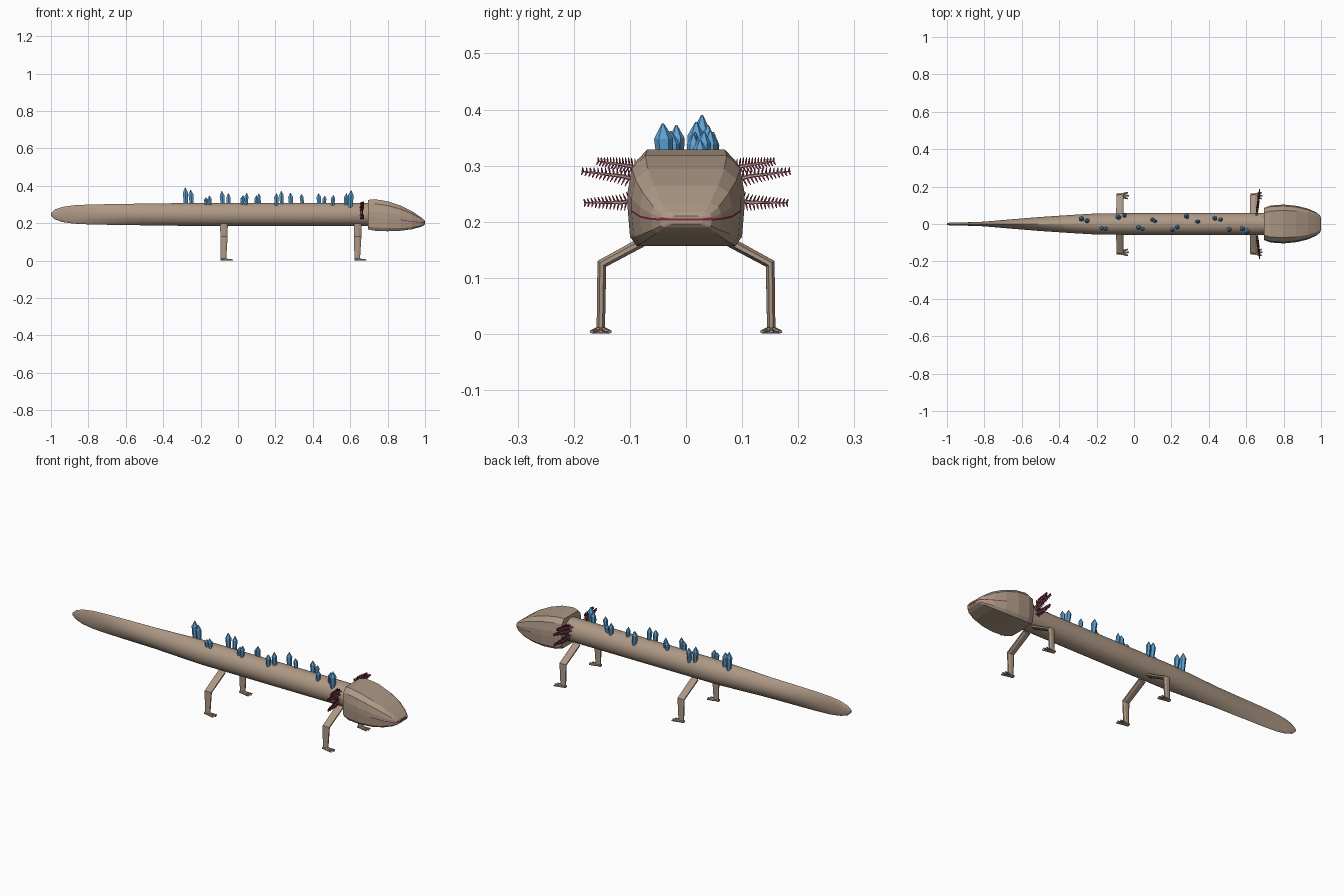
import bpy, bmesh, math, random
from mathutils import Vector, Matrix

if "Cube" in bpy.data.objects:
    bpy.data.objects.remove(bpy.data.objects["Cube"])

random.seed(4)


def material(name, rgb):
    m = bpy.data.materials.new(name)
    m.diffuse_color = (*rgb, 1)
    m.use_nodes = True
    m.node_tree.nodes["Principled BSDF"].inputs["Base Color"].default_value = m.diffuse_color
    return m


SKIN = material("tan skin", (0.42, 0.315, 0.235))
RED = material("dark crimson", (0.22, 0.022, 0.06))
BLUE = material("crystal blue", (0.11, 0.36, 0.66))


def finish(name, bm, *mats, smooth=False):
    bmesh.ops.recalc_face_normals(bm, faces=bm.faces)
    me = bpy.data.meshes.new(name)
    bm.to_mesh(me)
    bm.free()
    ob = bpy.data.objects.new(name, me)
    bpy.context.collection.objects.link(ob)
    for m in mats:
        me.materials.append(m)
    if smooth:
        bpy.context.view_layer.objects.active = ob
        ob.select_set(True)
        bpy.ops.object.shade_smooth_by_angle(angle=math.radians(30))
        ob.select_set(False)
    return ob


def loft(bm, rings):
    """Skin a list of closed point rings and cap both ends."""
    vs = [[bm.verts.new(p) for p in r] for r in rings]
    n = len(vs[0])
    for a, b in zip(vs, vs[1:]):
        for i in range(n):
            j = (i + 1) % n
            bm.faces.new((a[i], a[j], b[j], b[i]))
    bm.faces.new(vs[0])
    bm.faces.new(vs[-1])


def tube(bm, path, radii, sides=8, ref=(1, 0, 0)):
    """Tube along a path; radii are (along ref, across ref) per point."""
    pts = [Vector(p) for p in path]
    rings = []
    for i, (p, (ra, rb)) in enumerate(zip(pts, radii)):
        d = (pts[min(i + 1, len(pts) - 1)] - pts[max(i - 1, 0)]).normalized()
        v = d.cross(Vector(ref)).normalized()
        u = v.cross(d)
        rings.append([p + u * ra * math.cos(t) + v * rb * math.sin(t)
                      for t in (2 * math.pi * (k + 0.5) / sides for k in range(sides))])
    loft(bm, rings)


# Body and flattened tail: x, half width, half height, pinch power
bm = bmesh.new()
sections = [(0.72, .058, .062, 1), (0.2, .058, .062, 1), (-0.2, .055, .062, 1),
            (-0.35, .046, .060, 1.15), (-0.5, .036, .058, 1.7), (-0.65, .024, .056, 2.1),
            (-0.8, .011, .053, 2), (-0.88, .008, .049, 1.5), (-0.94, .007, .040, 1),
            (-0.98, .006, .026, 1), (-1.0, .004, .008, 1)]
rings = []
for x, w, h, p in sections:
    ring = []
    for k in range(32):
        c, s = math.cos(k * math.pi / 16), math.sin(k * math.pi / 16)
        ring.append((x, math.copysign(w * abs(c) ** p, c) + 0.0015 * c, 0.247 + h * s))
    rings.append(ring)
loft(bm, rings)
finish("body_and_tail", bm, SKIN, smooth=True)

# Head: x, half width, top, bottom, mouth height
bm = bmesh.new()
rings = []
for x, w, zt, zb, zm in [(0.695, .086, .328, .167, .235), (0.73, .099, .332, .160, .23),
                         (0.80, .104, .321, .157, .225), (0.87, .097, .297, .160, .219),
                         (0.93, .082, .267, .168, .209), (0.975, .062, .235, .180, .205),
                         (0.995, .046, .218, .190, .204), (1.0, .030, .211, .196, .204)]:
    h = zt - zb
    half = [(.70 * w, zt - .02 * h), (.93 * w, zt - .16 * h), (w, zm + .3 * (zt - zm)),
            (w, zm + .0018), (w, zm - .0018), (.96 * w, zb + .1 * h), (.85 * w, zb)]
    ring = [(x, y, z) for y, z in half] + [(x, -y, z) for y, z in reversed(half)]
    rings.append(ring)
loft(bm, rings)
for f in bm.faces:  # thin mouth strip
    zs = [v.co.z for v in f.verts]
    c = f.calc_center_median()
    if len(f.verts) == 4 and c.x > 0.88 and abs(c.y) > 0.02:
        ends = sorted(f.verts, key=lambda v: v.co.x)
        if abs(ends[0].co.z - ends[1].co.z) < .004 and abs(ends[2].co.z - ends[3].co.z) < .004 \
                and abs(abs(ends[0].co.y) - abs(ends[1].co.y)) < 1e-5 and ends[0].co.y * ends[1].co.y > 0:
            f.material_index = 1
finish("head", bm, SKIN, RED)

# Mouth line across the blunt snout
bm = bmesh.new()
bmesh.ops.create_cube(bm, size=1, matrix=Matrix.Translation((0.999, 0, .204)) @ Matrix.Diagonal((.004, .060, .0036, 1)))
finish("front_mouth_line", bm, RED)

# Legs and feet
for label, x in (("front", 0.64), ("rear", -0.075)):
    for side, s in (("left", 1), ("right", -1)):
        bm = bmesh.new()
        tube(bm, [(x, .03 * s, .19), (x, .15 * s, .125), (x - .003, .152 * s, .003)],
             [(.022, .010), (.021, .010), (.016, .008)])
        finish(f"{label}_{side}_leg", bm, SKIN)
        bm = bmesh.new()
        tube(bm, [(x - .018, .152 * s, .007), (x + .02, .152 * s, .006)],
             [(.007, .012), (.006, .014)], ref=(0, 0, 1))
        for a in (-0.5, 0, 0.5):
            tip = (x + .005 + .043 * math.cos(a), s * .152 + .034 * math.sin(a), .004)
            tube(bm, [(x + .005, .152 * s + .012 * a, .006), tip],
                 [(.006, .006), (.003, .004)], 6, ref=(0, 0, 1))
        finish(f"{label}_{side}_foot", bm, SKIN)

# Feathery gills: three stalks a side, each with rows of filaments
for side, s in (("left", 1), ("right", -1)):
    stalks, fringe = bmesh.new(), bmesh.new()
    for z0, y1, z1 in ((.283, .158, .308), (.265, .186, .290), (.247, .182, .234)):
        a = Vector((.655, .045 * s, z0))
        b = Vector((.672, y1 * s, z1))
        mid = (a + b) / 2 + Vector((0, 0, .004 if z1 > .24 else -.006))
        tube(stalks, [a, mid, b], [(.006, .005), (.004, .0035), (.001, .001)], 6)
        d = (b - a).normalized()
        up = Vector((1, 0, 0)).cross(d).normalized()
        for k in range(17):
            t = .2 + .78 * k / 16
            p = a.lerp(mid, t * 2) if t < .5 else mid.lerp(b, t * 2 - 1)
            size = .019 * (1.15 - t * .8)
            for q in (-1, 1):
                for dx in (-.35, .35):
                    e = p + (up * q + Vector((dx, 0, 0)) + d * .35) * size
                    tube(fringe, [p, p.lerp(e, .5), e],
                         [(.0018, .0018), (.0022, .0022), (.0008, .0008)], 4)
    finish(f"{side}_gill_stalks", stalks, SKIN)
    finish(f"{side}_gill_filaments", fringe, RED)

# Back crystals: x, y, top height, radius
crystals = [(-.278, .025, .390, .016), (-.247, .016, .378, .015), (-.17, -.022, .338, .012),
            (-.148, -.024, .348, .012), (-.08, .034, .372, .015), (-.05, .042, .360, .013),
            (.02, -.018, .348, .013), (.042, -.024, .362, .012), (.095, .022, .348, .012),
            (.115, .014, .360, .011), (.205, -.028, .358, .014), (.235, -.015, .372, .014),
            (.285, .038, .362, .015), (.345, .012, .356, .012), (.435, .028, .360, .014),
            (.458, .022, .346, .012), (.505, -.028, .350, .013), (.575, -.022, .358, .014),
            (.60, -.036, .375, .017)]
for i, (x, y, top, r) in enumerate(crystals):
    bm = bmesh.new()
    base = Vector((x, y, .29 if abs(y) < .03 else .28))
    tip = Vector((x + random.uniform(-.008, .008), y * 1.15, top))
    tube(bm, [base, base.lerp(tip, .72), tip],
         [(r * .75, r * .75), (r, r), (r * .12, r * .12)], 6)
    finish(f"back_crystal_{i + 1}", bm, BLUE)
